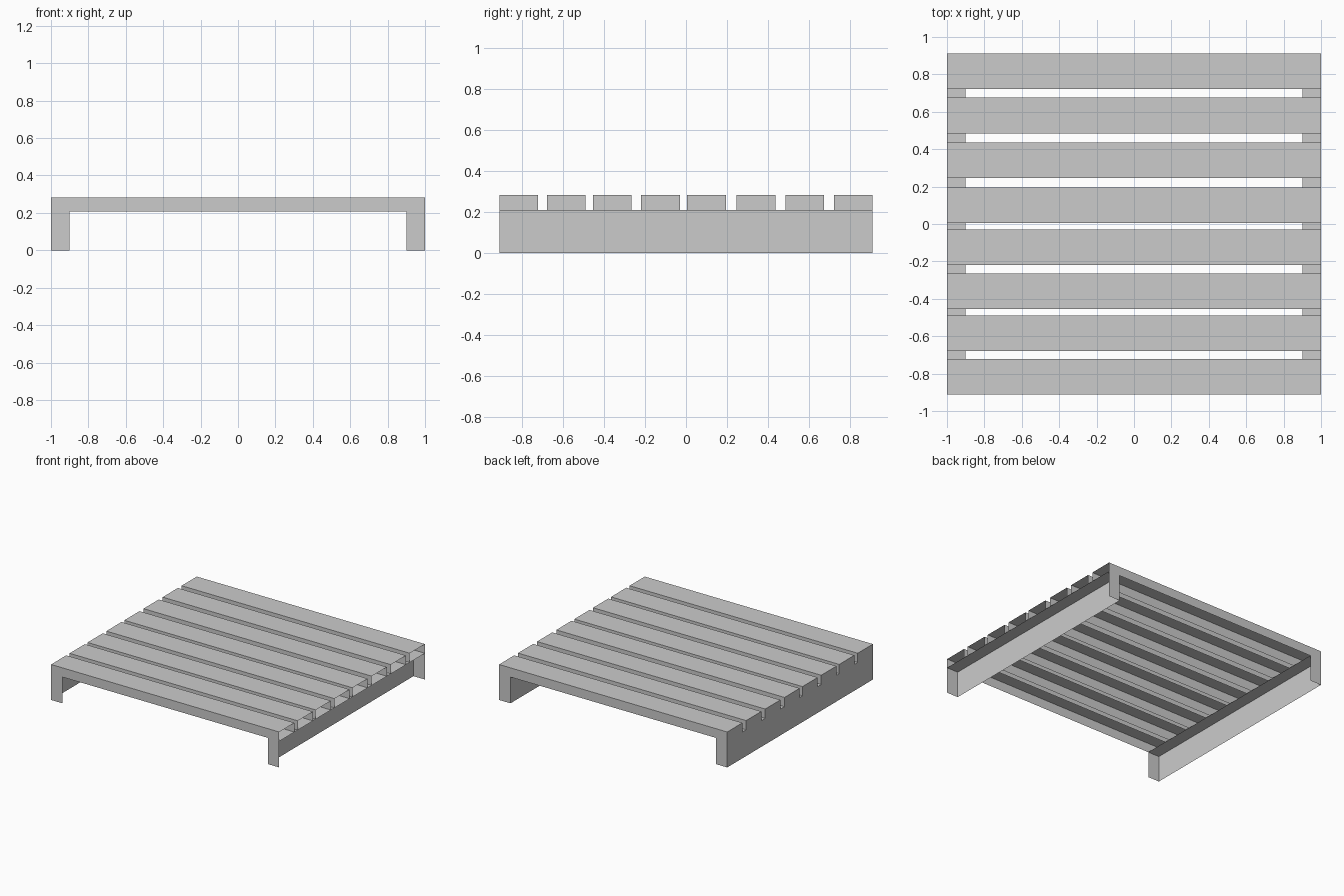
import bpy, bmesh

if "Cube" in bpy.data.objects:
    bpy.data.objects.remove(bpy.data.objects["Cube"])

RUNNER_TOP, DECK_TOP = 0.208, 0.281
HALF_DEPTH = 0.912


def open_board(name, x0, x1, y0, y1, z0, z1):
    """Box shell left open underneath and at its +x face."""
    bm = bmesh.new()
    bmesh.ops.create_cube(bm, size=1)
    for v in bm.verts:
        v.co.x = x1 if v.co.x > 0 else x0
        v.co.y = y1 if v.co.y > 0 else y0
        v.co.z = z1 if v.co.z > 0 else z0
    bm.normal_update()
    hidden = [f for f in bm.faces if f.normal.z < -0.5 or f.normal.x > 0.5]
    bmesh.ops.delete(bm, geom=hidden, context='FACES')
    mesh = bpy.data.meshes.new(name)
    bm.to_mesh(mesh)
    bm.free()
    bpy.context.collection.objects.link(bpy.data.objects.new(name, mesh))


# Two runners on edge carry the deck
for side, x0 in (("left", -1.0), ("right", 0.9)):
    open_board(f"{side}_runner", x0, x0 + 0.1, -HALF_DEPTH, HALF_DEPTH, 0, RUNNER_TOP)

# Eight deck slats with slightly uneven gaps
centres = (-0.817, -0.585, -0.36, -0.125, 0.1, 0.341, 0.58, 0.817)
for i, y in enumerate(centres):
    open_board(f"deck_slat_{i + 1}", -1, 1, y - 0.095, y + 0.095, RUNNER_TOP, DECK_TOP)
